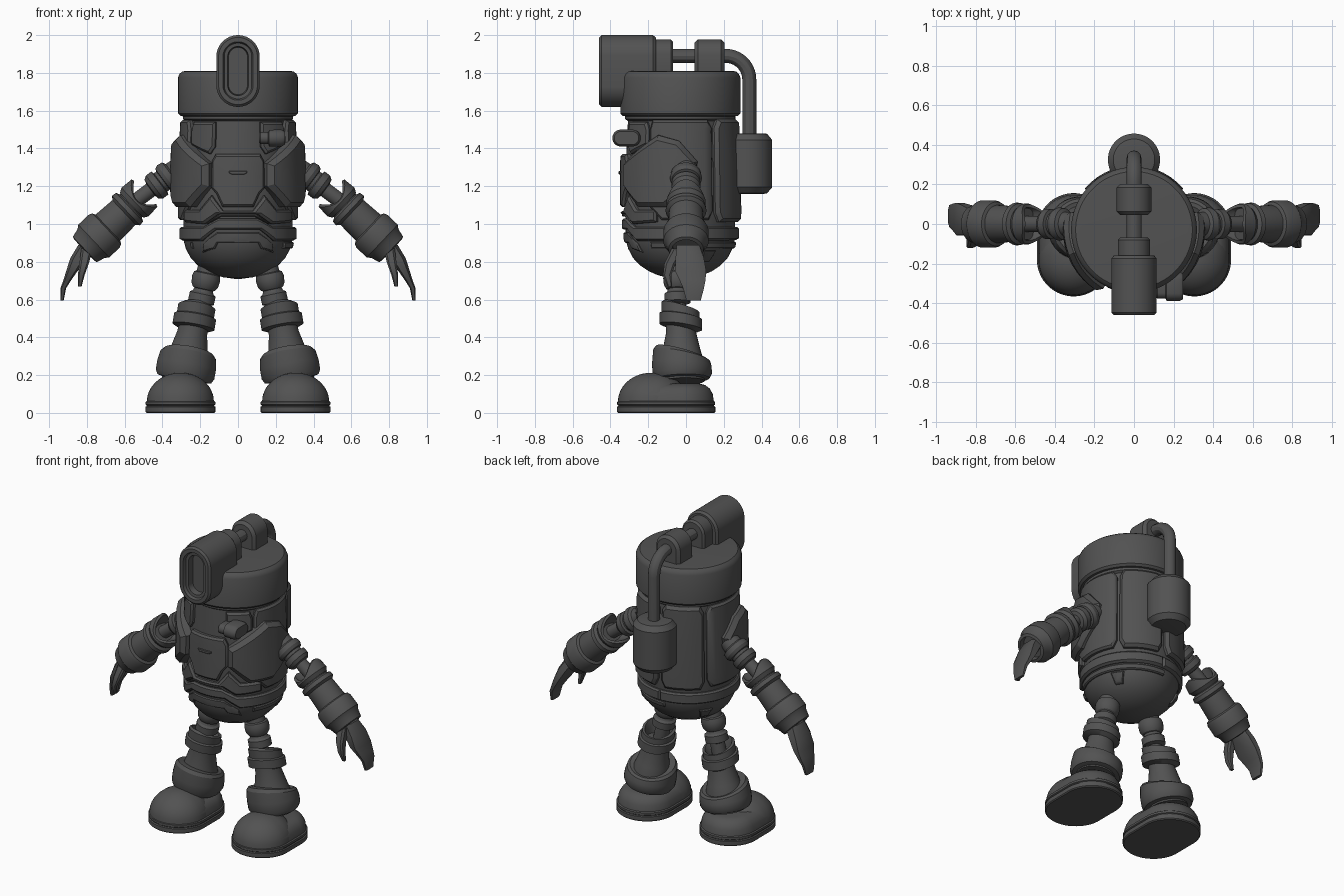
import bpy, bmesh, math
from mathutils import Vector

metal = bpy.data.materials.new("dark_grey_metal")
metal.diffuse_color = (0.085, 0.085, 0.085, 1)
CY = -0.03  # body axis in y


def finish(name, bm):
    bmesh.ops.recalc_face_normals(bm, faces=bm.faces[:])
    me = bpy.data.meshes.new(name)
    bm.to_mesh(me)
    bm.free()
    me.materials.append(metal)
    ob = bpy.data.objects.new(name, me)
    bpy.context.collection.objects.link(ob)
    return ob


def skin(bm, rings):
    """Join rings of vertices and cap both ends."""
    n = len(rings[0])
    for a, b in zip(rings, rings[1:]):
        for i in range(n):
            j = (i + 1) % n
            bm.faces.new((a[i], a[j], b[j], b[i]))
    bm.faces.new(rings[0])
    bm.faces.new(rings[-1])


def lathe(name, p, d, profile, u=(0, -1, 0), stretch=0.0, wave=1, n=32):
    """Turned part: profile of (radius, distance[, rim slant]); stretch makes it oblong along u."""
    p, d, u = Vector(p), Vector(d).normalized(), Vector(u)
    u = (u - d * u.dot(d)).normalized()
    v = d.cross(u)
    bm = bmesh.new()
    rings = []
    for r, t, *k in profile:
        ring = []
        for i in range(n):
            a = 2 * math.pi * (i + 0.5) / n
            c, s = math.cos(a), math.sin(a)
            h = t - (k[0] * math.cos(wave * a) if k else 0)
            ring.append(bm.verts.new(p + d * h + u * (r * c + math.copysign(stretch, c)) + v * (r * s)))
        rings.append(ring)
    skin(bm, rings)
    return finish(name, bm)


def blade(name, sections):
    """Tapered chamfered bar through (x, y, z, half x, half y) sections."""
    bm = bmesh.new()
    shape = [(1, .6), (.6, 1), (-.6, 1), (-1, .6), (-1, -.6), (-.6, -1), (.6, -1), (1, -.6)]
    skin(bm, [[bm.verts.new((x + a * hx, y + b * hy, z)) for a, b in shape]
              for x, y, z, hx, hy in sections])
    return finish(name, bm)


def body_radius(z):
    if z < 0.92:
        return 0.285 * math.sqrt(max(0.01, 1 - ((0.92 - z) / 0.21) ** 2))
    return 0.29 - 0.015 * max(0, (z - 1.3) / 0.3)


def panel(name, pts, height, bevel=0.012):
    """Armour plate outlined by (angle from front, z), wrapped round the body."""
    bm = bmesh.new()
    k = 0.3
    f = bm.faces.new([bm.verts.new((a * k, z, -0.01)) for a, z in pts])
    f.normal_update()
    if f.normal.z < 0:
        f.normal_flip()
    new = bmesh.ops.extrude_face_region(bm, geom=[f])["geom"]
    for v in new:
        if isinstance(v, bmesh.types.BMVert):
            v.co.z = height - bevel
    top = [g for g in new if isinstance(g, bmesh.types.BMFace)]
    bm.normal_update()
    bmesh.ops.inset_region(bm, faces=top, thickness=bevel, use_even_offset=True)
    for v in top[0].verts:
        v.co.z = height
    bmesh.ops.triangulate(bm, faces=bm.faces[:])
    for i in range(-24, 25):
        bmesh.ops.bisect_plane(bm, geom=bm.verts[:] + bm.edges[:] + bm.faces[:],
                               plane_co=(i * 0.04, 0, 0), plane_no=(1, 0, 0))
    for v in bm.verts:
        a, z = v.co.x / k, v.co.y
        r = body_radius(z) + v.co.z
        v.co = (r * math.sin(a), CY - r * math.cos(a), z)
    return finish(name, bm)


def both(half):
    return half + [(-a, z) for a, z in reversed(half)]


UP, BACK = (0, 0, 1), (0, 1, 0)

# Body core with rounded underside, and the cap on top
core = [(body_radius(z), z) for z in (0.713, 0.718, 0.73, 0.75, 0.78, 0.82, 0.87, 0.92, 1.3, 1.6)]
core[0] = (0.02, 0.71)
lathe("body_core", (0, CY, 0), UP, core, n=64)
lathe("collar_ring", (0, CY, 0), UP, [(0.27, 1.54), (0.292, 1.555), (0.292, 1.6)], n=64)
lathe("top_cap", (0, CY, 0), UP, [(0.29, 1.57), (0.305, 1.572), (0.318, 1.585), (0.318, 1.775),
                                  (0.31, 1.795), (0.295, 1.808), (0.27, 1.81)], n=64)

# Wrapped armour plates
panel("chest_plate", both([(0.4, 1.37), (0.47, 1.33), (0.47, 1.19), (0.38, 1.16), (0.27, 1.09)]), 0.03)
panel("chest_slot", both([(0.15, 1.28), (0.15, 1.27), (0.1, 1.262)]), 0.037, 0.003)
panel("belly_plate", both([(0.27, 1.07), (0.48, 1.15), (0.72, 1.075), (1.15, 1.075), (1.15, 1.01),
                           (0.62, 1.0), (0.36, 1.05)]), 0.028)
panel("belly_centre", both([(0.31, 1.055), (0.57, 1.0), (0.3, 1.04)]), 0.02, 0.004)
panel("belt", both([(0.35, 1.03), (0.65, 0.985), (math.pi, 0.985), (math.pi, 0.915),
                    (0.7, 0.91), (0.4, 0.97)]), 0.02, 0.01)
panel("lower_front_plate", both([(0.38, 0.955), (0.68, 0.895), (0.75, 0.85), (0.45, 0.87), (0.38, 0.9)]), 0.012, 0.006)
panel("lower_back_rim", [(1.0, 0.905), (5.28, 0.905), (5.28, 0.87), (1.0, 0.87)], 0.012, 0.006)
for s, side in ((-1, "left"), (1, "right")):
    def plate(name, pts, h, b=0.012):
        panel(side + "_" + name, [(a * s, z) for a, z in pts], h, b)
    plate("upper_chest_plate", [(0.42, 1.54), (0.92, 1.54), (0.97, 1.5), (0.97, 1.42), (0.52, 1.37), (0.42, 1.41)], 0.025)
    plate("flank_plate", [(1.05, 1.55), (2.08, 1.55), (2.16, 1.51), (2.16, 1.07), (2.08, 1.02),
                          (1.25, 1.02), (1.02, 1.09), (1.0, 1.5)], 0.028)
    plate("back_plate", [(2.3, 1.555), (3.02, 1.555), (3.1, 1.52), (3.1, 1.06), (3.02, 1.01),
                         (2.3, 1.01), (2.22, 1.06), (2.22, 1.51)], 0.035, 0.018)
    plate("side_armour", [(1.2, 1.47), (0.48, 1.32), (0.48, 1.2), (0.85, 1.09), (1.35, 1.09),
                          (1.75, 1.2), (1.85, 1.33), (1.55, 1.44)], 0.07, 0.025)
    plate("under_slot", [(2.0, 0.86), (2.3, 0.86), (2.25, 0.8), (2.05, 0.8)], 0.015, 0.006)

# Round chest lens and the small lamp beside it
lathe("chest_lens", (0, -0.41, 1.455), BACK,
      [(0.045, 0.05), (0.048, 0.015), (0.06, 0.012), (0.068, 0.008), (0.074, 0.012), (0.085, 0.022),
       (0.14, 0.055), (0.148, 0.07), (0.148, 0.17)], n=40)
lathe("side_lamp", (0.11, -0.315, 1.455), (1, 0, 0),
      [(0.024, 0), (0.032, 0.008), (0.032, 0.05), (0.044, 0.055), (0.045, 0.12), (0.035, 0.138)],
      u=(0, -1, 0), stretch=0.03, n=24)

# Periscope head, its neck, rod, rear block and hose
lathe("visor_head", (0, -0.46, 1.81), BACK,
      [(0.05, 0.06), (0.055, 0.02), (0.073, 0.018), (0.08, 0), (0.103, 0), (0.115, 0.012),
       (0.115, 0.285), (0.103, 0.3)], u=UP, stretch=0.075, n=40)
lathe("visor_neck", (0, -0.2, 1.85), BACK, [(0.082, 0), (0.082, 0.12), (0.07, 0.132)], u=UP, stretch=0.045)
lathe("rear_block", (0, 0.045, 1.84), BACK,
      [(0.07, 0), (0.088, 0.018), (0.088, 0.14), (0.07, 0.158)], u=UP, stretch=0.05)
curve = bpy.data.curves.new("hose", "CURVE")
curve.dimensions = "3D"
curve.bevel_depth = 0.037
curve.bevel_resolution = 4
path = [(-0.1, 1.89), (0.21, 1.89)]
path += [(0.21 + 0.125 * math.sin(i * math.pi / 20), 1.765 + 0.125 * math.cos(i * math.pi / 20)) for i in range(1, 11)]
path += [(0.335, 1.45)]
sp = curve.splines.new("POLY")
sp.points.add(len(path) - 1)
for pt, (y, z) in zip(sp.points, path):
    pt.co = (0, y, z, 1)
curve.materials.append(metal)
hose = bpy.data.objects.new("hose", curve)
bpy.context.collection.objects.link(hose)
bpy.context.view_layer.objects.active = hose
hose.select_set(True)
bpy.ops.object.convert(target="MESH")
lathe("back_tank", (0, 0.325, 1.16), UP,
      [(0.09, 0), (0.105, 0.003), (0.132, 0.035), (0.132, 0.285), (0.105, 0.317), (0.09, 0.32)], n=40)

for s, side in ((-1, "left_"), (1, "right_")):
    # Arm: beaded upper arm, sleeve with open elbow, heavy cuff
    out = (s, 0, 1)
    lathe(side + "upper_arm", (s * 0.31, 0, 1.295), (s * 0.2, 0, -0.15),
          [(0.06, 0), (0.062, 0.045), (0.08, 0.055), (0.084, 0.085), (0.074, 0.105), (0.06, 0.108),
           (0.06, 0.125), (0.076, 0.13), (0.076, 0.165), (0.062, 0.185), (0.04, 0.19), (0.04, 0.34)], out)
    fore = (s * 0.73, 0, -0.69)
    origin = (s * 0.52, 0, 1.14)
    lathe(side + "elbow_guard", origin, fore,
          [(0.04, 0.06), (0.075, 0.02, 0.03), (0.085, -0.01, 0.03), (0.1, -0.005, 0.03), (0.105, 0.035), (0.09, 0.06)],
          out, wave=2)
    lathe(side + "forearm", origin, fore,
          [(0.08, 0.03), (0.085, 0.065), (0.105, 0.075), (0.108, 0.1), (0.09, 0.115), (0.096, 0.24), (0.09, 0.28)], out)
    lathe(side + "wrist_cuff", origin, fore,
          [(0.09, 0.23), (0.112, 0.24), (0.12, 0.26), (0.12, 0.335), (0.105, 0.355), (0.093, 0.4),
           (0.075, 0.405), (0.07, 0.37)], out)
    # Hand: curved mitten of fingers and a thumb
    blade(side + "palm", [(s * 0.80, 0.01, 0.89, 0.045, 0.06), (s * 0.845, 0.02, 0.82, 0.042, 0.075),
                          (s * 0.88, 0.025, 0.75, 0.03, 0.082), (s * 0.905, 0.035, 0.7, 0.02, 0.068),
                          (s * 0.925, 0.04, 0.66, 0.015, 0.055), (s * 0.932, 0.04, 0.595, 0.009, 0.038)])
    blade(side + "thumb", [(s * 0.80, -0.04, 0.87, 0.03, 0.035), (s * 0.815, -0.085, 0.79, 0.025, 0.03),
                           (s * 0.83, -0.1, 0.73, 0.018, 0.022), (s * 0.838, -0.085, 0.67, 0.01, 0.012)])

    # Leg: hip joint, knee cuff, shin, ankle cuff
    lathe(side + "hip", (s * 0.15, -0.045, 0.8), (s * 0.06, 0, -0.28),
          [(0.055, 0), (0.058, 0.06), (0.07, 0.065), (0.076, 0.09), (0.072, 0.125), (0.06, 0.145),
           (0.05, 0.15), (0.056, 0.165), (0.07, 0.175), (0.07, 0.22), (0.045, 0.23), (0.045, 0.32)])
    shin = (s * 0.065, 0.01, -0.37)
    knee = (s * 0.218, -0.03, 0.56)
    lathe(side + "knee_cuff", knee, shin,
          [(0.06, 0.07), (0.07, 0.03, 0.035), (0.085, -0.005, 0.035), (0.1, 0.0, 0.03), (0.1, 0.045, 0.02),
           (0.113, 0.05, 0.02), (0.113, 0.105, 0.02), (0.08, 0.118, 0.02)])
    lathe(side + "shin", knee, shin, [(0.078, 0.08), (0.08, 0.14), (0.1, 0.23), (0.118, 0.3), (0.118, 0.4)])
    lathe(side + "ankle_cuff", knee, shin,
          [(0.1, 0.25, 0.04), (0.135, 0.245, 0.04), (0.15, 0.26, 0.035), (0.158, 0.31, 0.015),
           (0.158, 0.36), (0.145, 0.385), (0.12, 0.39)])

    # Foot: grooved oblong sole, low heel and domed toe
    foot = (s * 0.305, -0.105, 0)
    lathe(side + "sole", foot, UP, [(0.18, 0), (0.186, 0.006), (0.186, 0.032), (0.179, 0.036), (0.179, 0.04),
                                    (0.185, 0.044), (0.185, 0.058), (0.175, 0.065)], stretch=0.075, n=48)
    lathe(side + "foot_upper", foot, UP, [(0.178, 0.06), (0.172, 0.1), (0.155, 0.13), (0.13, 0.148), (0.1, 0.155)],
          stretch=0.075, n=48)
    dome = [(0.178 * math.cos(i * 0.18), 0.06 + 0.153 * math.sin(i * 0.18)) for i in range(9)]
    lathe(side + "toe_dome", (s * 0.305, -0.175, 0), UP, dome, stretch=0.008, n=48)

# Smooth shading with crisp edges
bpy.ops.object.select_all(action="SELECT")
bpy.ops.object.shade_smooth_by_angle(angle=math.radians(30))
